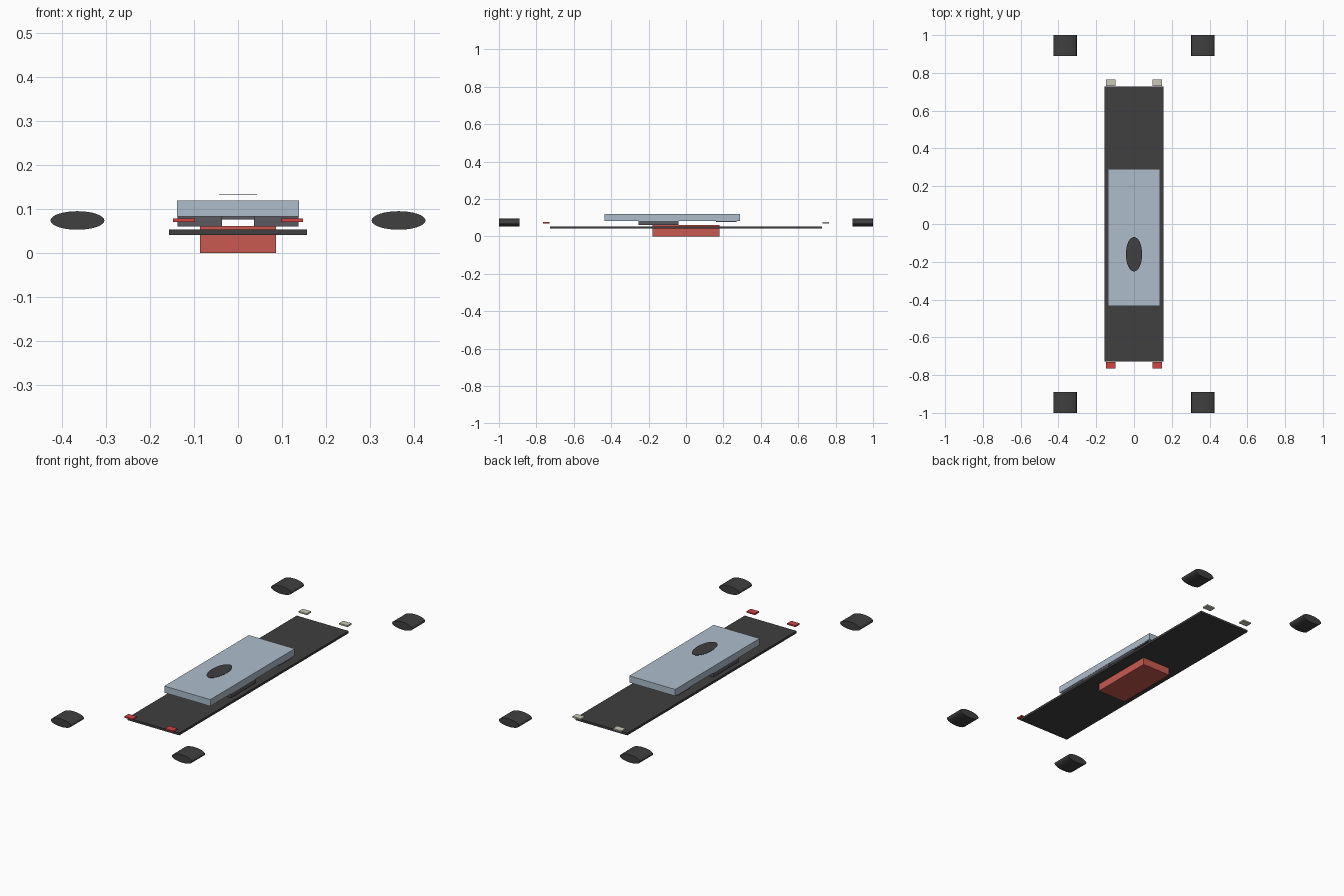
import bpy, math

if "Cube" in bpy.data.objects:
    bpy.data.objects.remove(bpy.data.objects["Cube"])


def material(name, rgb):
    m = bpy.data.materials.new(name)
    m.diffuse_color = (*rgb, 1)
    m.use_nodes = True
    m.node_tree.nodes["Principled BSDF"].inputs["Base Color"].default_value = m.diffuse_color
    return m


DARK = material("charcoal", (0.05, 0.05, 0.05))
GLASS = material("pale_blue", (0.42, 0.51, 0.60))
RED = material("soft_red", (0.58, 0.10, 0.08))
LAMP_RED = material("lamp_red", (0.63, 0.06, 0.055))
CREAM = material("cream", (0.60, 0.58, 0.48))
SEAT = material("slate_grey", (0.10, 0.10, 0.12))


def box(name, lo, hi, mat):
    centre = [(a + b) / 2 for a, b in zip(lo, hi)]
    bpy.ops.mesh.primitive_cube_add(size=1, location=centre)
    ob = bpy.context.object
    ob.name = name
    ob.scale = [b - a for a, b in zip(lo, hi)]
    bpy.ops.object.transform_apply(location=False, rotation=False, scale=True)
    ob.data.materials.append(mat)
    return ob


# Main body panels
box("lower_body", (-0.086, -0.18, 0.0), (0.086, 0.18, 0.061), RED)
box("chassis_plate", (-0.156, -0.727, 0.041), (0.156, 0.727, 0.053), DARK)
box("cabin", (-0.138, -0.435, 0.083), (0.138, 0.29, 0.119), GLASS)
box("dashboard", (-0.137, 0.16, 0.076), (0.137, 0.27, 0.084), SEAT)

for side, s in (("left", -1), ("right", 1)):
    # Seats
    x0, x1 = sorted((s * 0.036, s * 0.137))
    box(f"{side}_seat", (x0, -0.255, 0.06), (x1, -0.04, 0.084), SEAT)
    # Lamps at both ends
    x0, x1 = sorted((s * 0.097, s * 0.147))
    box(f"{side}_red_lamp", (x0, -0.765, 0.07), (x1, -0.73, 0.078), LAMP_RED)
    box(f"{side}_cream_lamp", (x0, 0.73, 0.07), (x1, 0.765, 0.078), CREAM)
    # Flattened wheels, axis along y
    for end, e in (("front", -1), ("rear", 1)):
        bpy.ops.mesh.primitive_cylinder_add(
            vertices=32, radius=1, depth=0.11,
            location=(s * 0.364, e * 0.945, 0.074), rotation=(math.pi / 2, 0, 0))
        wheel = bpy.context.object
        wheel.name = f"{end}_{side}_wheel"
        wheel.scale = (0.061, 0.021, 1)
        bpy.ops.object.transform_apply(location=False, rotation=True, scale=True)
        wheel.data.materials.append(DARK)
        bpy.ops.object.shade_smooth_by_angle(angle=math.radians(35))

# Thin oval disc floating over the roof
bpy.ops.mesh.primitive_cylinder_add(vertices=32, radius=1, depth=0.001,
                                    location=(0, -0.16, 0.132))
disc = bpy.context.object
disc.name = "roof_disc"
disc.scale = (0.043, 0.091, 1)
bpy.ops.object.transform_apply(location=False, rotation=False, scale=True)
disc.data.materials.append(DARK)
